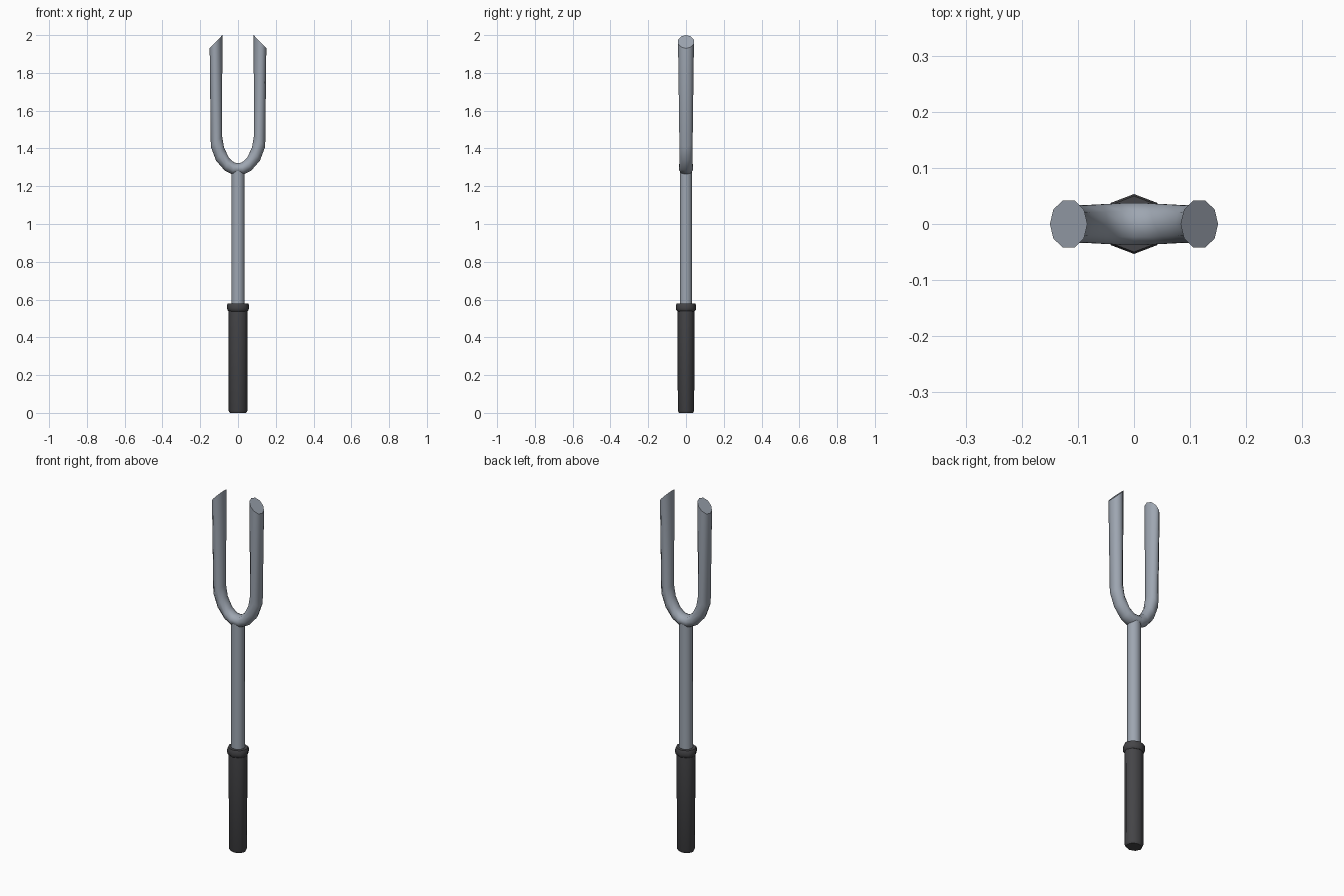
import bpy, bmesh
from math import cos, sin, pi

cube = bpy.data.objects.get("Cube")
if cube:
    bpy.data.objects.remove(cube, do_unlink=True)


def material(name, color, metallic=0.0):
    mat = bpy.data.materials.new(name)
    mat.use_nodes = True
    mat.diffuse_color = color
    mat.node_tree.nodes["Principled BSDF"].inputs["Base Color"].default_value = color
    return mat


def loft(name, rings, mat):
    """Skin a list of vertex rings into a closed tube with crisp end caps."""
    bm = bmesh.new()
    loops = [[bm.verts.new(p) for p in ring] for ring in rings]
    n = len(loops[0])
    for a, b in zip(loops, loops[1:]):
        for i in range(n):
            j = (i + 1) % n
            bm.faces.new((a[i], a[j], b[j], b[i]))
    caps = [bm.faces.new(loops[0][::-1]), bm.faces.new(loops[-1])]
    for face in bm.faces:
        face.smooth = True
    for cap in caps:
        for edge in cap.edges:
            edge.smooth = False
    bmesh.ops.recalc_face_normals(bm, faces=bm.faces)
    mesh = bpy.data.meshes.new(name)
    bm.to_mesh(mesh)
    bm.free()
    mesh.materials.append(mat)
    obj = bpy.data.objects.new(name, mesh)
    bpy.context.collection.objects.link(obj)
    return obj


def turned(name, profile, sides, depth, mat):
    """Upright turned part from (radius, height) pairs, flattened in y."""
    rings = [[(r * cos(2 * pi * i / sides), depth * r * sin(2 * pi * i / sides), z)
              for i in range(sides)] for r, z in profile]
    return loft(name, rings, mat)


def section(inner, outer, half_depth, sides=10):
    """Oval ring spanning an inner and an outer point in the xz plane."""
    ring = []
    for i in range(sides):
        a = 2 * pi * i / sides
        t = (1 + cos(a)) / 2
        x, z = (p + (q - p) * t for p, q in zip(inner, outer))
        ring.append((x, half_depth * sin(a) / sin(0.4 * pi), z))
    return ring


steel = material("brushed steel", (0.34, 0.38, 0.44, 1))
rubber = material("dark grip", (0.06, 0.06, 0.065, 1))

# Grip with a rounded foot and a collar
turned("handle", [(0.043, 0), (0.05, 0.012), (0.051, 0.54)], 8, 0.87, rubber)
turned("handle_collar", [(0.05, 0.538), (0.056, 0.544), (0.058, 0.555),
                         (0.058, 0.57), (0.054, 0.58)], 8, 0.92, rubber)

# Rod between the grip and the fork
turned("stem", [(0.035, 0.56), (0.035, 1.285)], 10, 0.96, steel)

# U-shaped fork: inner point, outer point, half depth, from middle to tip
half = [((0, 1.323), (0, 1.265), 0.037),
        ((0.02, 1.325), (0.03, 1.262), 0.037),
        ((0.048, 1.35), (0.07, 1.283), 0.035),
        ((0.074, 1.405), (0.116, 1.335), 0.033),
        ((0.084, 1.465), (0.144, 1.41), 0.035),
        ((0.083, 2.0), (0.15, 1.93), 0.042)]
mirrored = [((-i[0], i[1]), (-o[0], o[1]), d) for i, o, d in half[:0:-1]]
loft("fork", [section(*s) for s in mirrored + half], steel)
